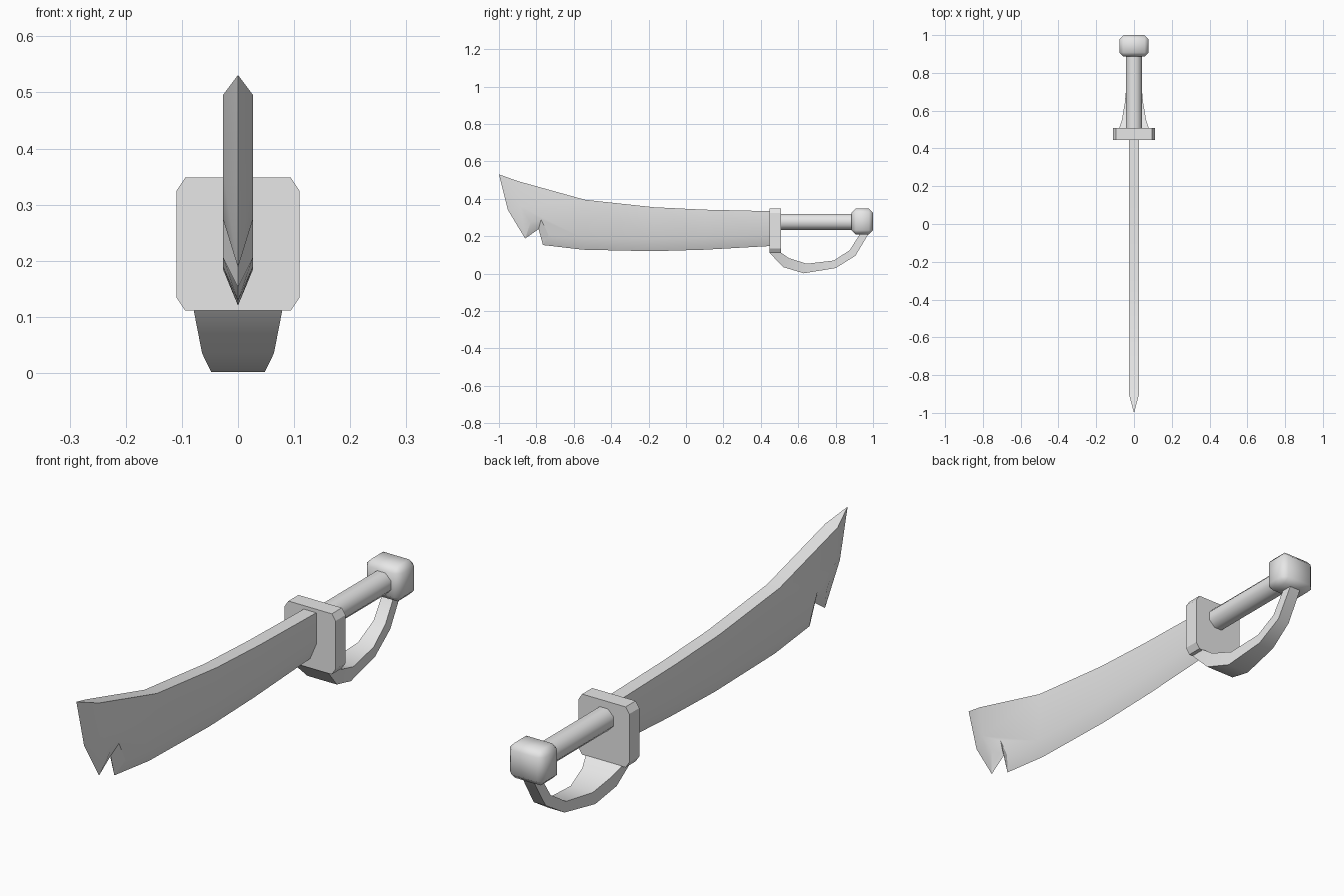
import bpy
import bmesh
import math
from mathutils import Matrix

if "Cube" in bpy.data.objects:
    bpy.data.objects.remove(bpy.data.objects["Cube"], do_unlink=True)

steel = bpy.data.materials.new("plain_grey")
steel.use_nodes = True
steel.diffuse_color = (0.8, 0.8, 0.8, 1)
steel.node_tree.nodes["Principled BSDF"].inputs["Base Color"].default_value = (0.8, 0.8, 0.8, 1)


def finish(name, bm, angle):
    """Turn a bmesh into a shaded object."""
    bmesh.ops.remove_doubles(bm, verts=bm.verts, dist=0.0005)
    bmesh.ops.recalc_face_normals(bm, faces=bm.faces)
    mesh = bpy.data.meshes.new(name)
    bm.to_mesh(mesh)
    bm.free()
    mesh.materials.append(steel)
    obj = bpy.data.objects.new(name, mesh)
    bpy.context.collection.objects.link(obj)
    bpy.ops.object.select_all(action="DESELECT")
    obj.select_set(True)
    bpy.context.view_layer.objects.active = obj
    bpy.ops.object.shade_smooth_by_angle(angle=math.radians(angle))
    return obj


# Blade: flat spine, flat cheeks and a bevelled cutting edge, as (y, z) points
HALF = 0.027
tip = (-1, 0.531)
spine = [(-0.9, 0.495), (-0.54, 0.395), (-0.17, 0.355), (0.1, 0.342), (0.455, 0.334)]
edge = [(-0.952, 0.34), (-0.86, 0.188), (-0.788, 0.238), (-0.765, 0.153),
        (-0.55, 0.128), (-0.18, 0.12), (0.1, 0.128), (0.455, 0.148)]
ridge = [(-0.885, 0.36), (-0.83, 0.275), (-0.775, 0.29), (-0.735, 0.207),
         (-0.55, 0.19), (-0.18, 0.185), (0.1, 0.192), (0.455, 0.212)]

bm = bmesh.new()
for side in (-1, 1):
    def row(points, x):
        return [bm.verts.new((x * side, y, z)) for y, z in points]

    top_mid, top, cheek, cut = row(spine, 0), row(spine, HALF), row(ridge, HALF), row(edge, 0)
    point = row([tip], 0)[0]
    bm.faces.new((point, top_mid[0], top[0]))
    bm.faces.new((point, top[0], cheek[0], cut[0]))
    bm.faces.new([top[0]] + cheek[:5] + [top[1]])
    for i in range(4):
        bm.faces.new((top_mid[i], top_mid[i + 1], top[i + 1], top[i]))
    for i in range(1, 4):
        bm.faces.new((top[i], top[i + 1], cheek[i + 4], cheek[i + 3]))
    for i in range(7):
        bm.faces.new((cheek[i], cheek[i + 1], cut[i + 1], cut[i]))
    bm.faces.new((top_mid[-1], top[-1], cheek[-1], cut[-1]))
finish("blade", bm, 30)

# Cross guard: slab with clipped corners
bm = bmesh.new()
outline = [(0.094, 0.348), (0.11, 0.324), (0.11, 0.135), (0.094, 0.111)]
outline += [(-x, z) for x, z in reversed(outline)]
face = bm.faces.new([bm.verts.new((x, 0.446, z)) for x, z in outline])
extruded = bmesh.ops.extrude_face_region(bm, geom=[face], use_keep_orig=True)
moved = [v for v in extruded["geom"] if isinstance(v, bmesh.types.BMVert)]
bmesh.ops.translate(bm, verts=moved, vec=(0, 0.062, 0))
finish("cross_guard", bm, 30)

# Grip: eight-sided rod
AXIS = 0.277
bm = bmesh.new()
bmesh.ops.create_cone(bm, cap_ends=True, segments=8, radius1=0.046, radius2=0.046, depth=0.4,
                      matrix=Matrix.Translation((0, 0.7, AXIS))
                      @ Matrix.Rotation(math.pi / 2, 4, "X")
                      @ Matrix.Rotation(math.pi / 8, 4, "Z"))
finish("grip", bm, 60)

# Pommel: chamfered block
bm = bmesh.new()
bmesh.ops.create_cube(bm, size=1, matrix=Matrix.Translation((0, 0.943, AXIS + 0.002))
                      @ Matrix.Diagonal((0.156, 0.114, 0.138, 1)))
bmesh.ops.bevel(bm, geom=bm.edges[:], offset=0.022, segments=1, affect="EDGES")
finish("pommel", bm, 60)

# Knuckle guard: tapering bow, each station is outer (y, z), inner (y, z), half width
stations = [
    ((0.446, 0.112), (0.506, 0.114), 0.079),
    ((0.52, 0.035), (0.55, 0.083), 0.064),
    ((0.63, 0.002), (0.645, 0.053), 0.048),
    ((0.8, 0.03), (0.79, 0.07), 0.034),
    ((0.905, 0.095), (0.875, 0.125), 0.026),
    ((0.98, 0.22), (0.935, 0.22), 0.024),
]
bm = bmesh.new()
rings = []
for outer, inner, w in stations:
    corners = [(-w, *outer), (w, *outer), (w, *inner), (-w, *inner)]
    rings.append([bm.verts.new(c) for c in corners])
for a, b in zip(rings, rings[1:]):
    for i in range(4):
        j = (i + 1) % 4
        bm.faces.new((a[i], a[j], b[j], b[i]))
bm.faces.new(rings[0])
bm.faces.new(rings[-1])
finish("knuckle_guard", bm, 30)
